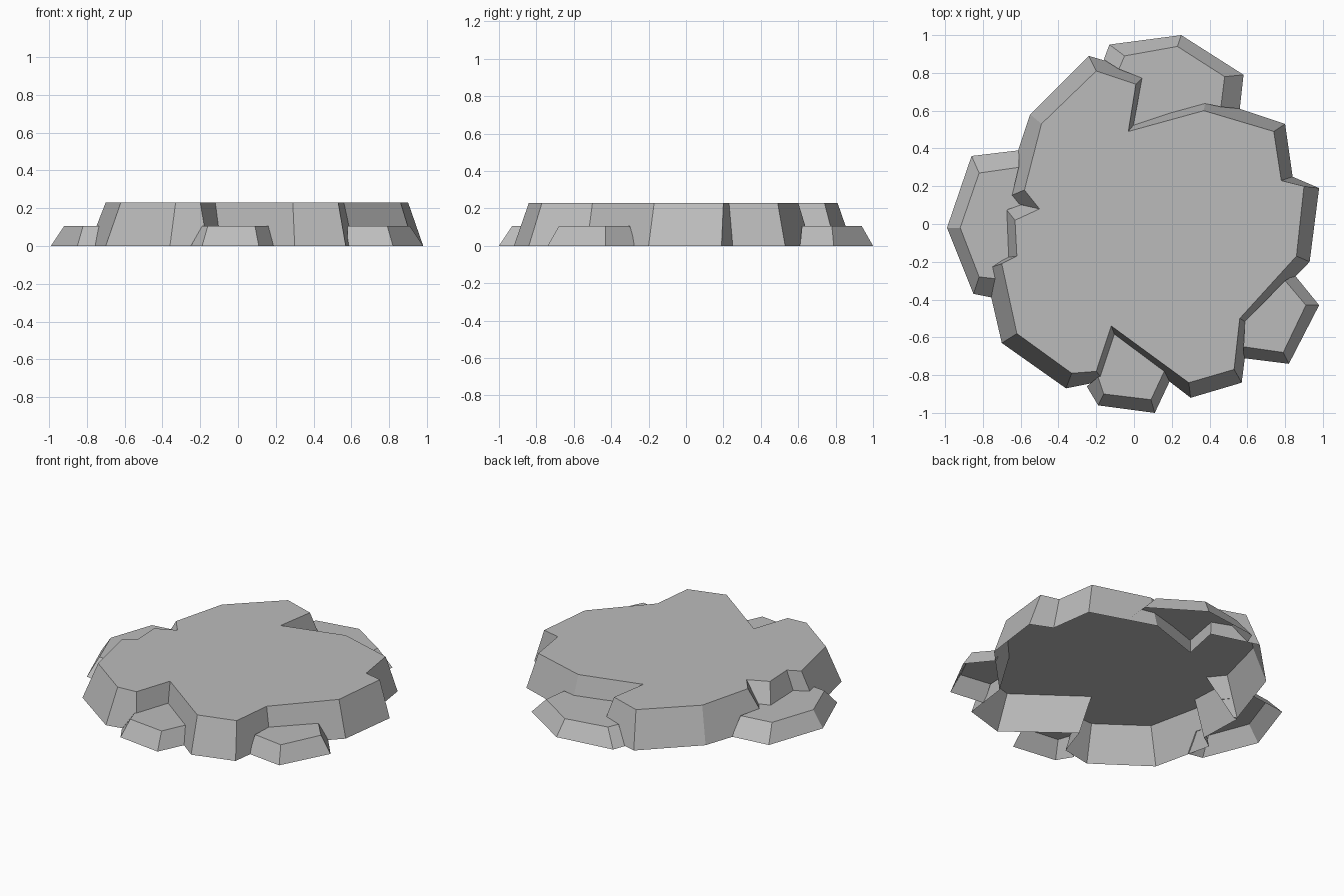
import bpy
import bmesh
from mathutils import Vector

SLAB_HEIGHT = 0.23
LEDGE_HEIGHT = 0.105

cube = bpy.data.objects.get("Cube")
if cube:
    bpy.data.objects.remove(cube, do_unlink=True)

# Single stone colour
stone = bpy.data.materials.new("stone_grey")
stone.use_nodes = True
colour = (0.5, 0.5, 0.5, 1.0)
stone.diffuse_color = colour
shader = next(n for n in stone.node_tree.nodes if n.type == 'BSDF_PRINCIPLED')
shader.inputs["Base Color"].default_value = colour
shader.inputs["Roughness"].default_value = 0.9


def build_rock(name, pairs, height, closing_points=()):
    """Flat-topped open shell: each pair is a top rim point and its foot.
    closing_points complete the top where it meets another rock,
    leaving that side without a wall."""
    bm = bmesh.new()
    rim = [bm.verts.new((tx, ty, height)) for tx, ty, fx, fy in pairs]
    foot = [bm.verts.new((fx, fy, 0)) for tx, ty, fx, fy in pairs]
    closing = [bm.verts.new(p) for p in closing_points]
    bm.faces.new(rim + closing)
    count = len(pairs)
    walls = count - 1 if closing else count
    for i in range(walls):
        j = (i + 1) % count
        bm.faces.new((foot[i], foot[j], rim[j], rim[i]))
    mesh = bpy.data.meshes.new(name)
    bm.to_mesh(mesh)
    bm.free()
    mesh.materials.append(stone)
    rock = bpy.data.objects.new(name, mesh)
    bpy.context.collection.objects.link(rock)
    return rock


# Main slab outline: top rim x, y then foot x, y, counterclockwise
slab = [
    (-.20, .81, -.24, .89),
    (-.49, .53, -.55, .58),
    (-.58, .18, -.70, .13),
    (-.50, .08, -.68, .12),
    (-.63, .02, -.71, .12),
    (-.62, -.17, -.70, -.18),
    (-.70, -.21, -.79, -.24),
    (-.62, -.58, -.70, -.63),
    (-.33, -.79, -.36, -.87),
    (-.20, -.78, -.16, -.83),
    (-.12, -.54, -.09, -.62),
    (.29, -.84, .30, -.92),
    (.53, -.77, .57, -.84),
    (.56, -.50, .61, -.53),
    (.86, -.17, .93, -.20),
    (.90, .20, .98, .19),
    (.78, .23, .84, .25),
    (.74, .49, .80, .53),
    (.37, .60, .38, .67),
    (-.03, .49, .02, .55),
    (.01, .74, .07, .80),
]
build_rock("main_slab", slab, SLAB_HEIGHT)


def slab_wall_point(index):
    """Point on a slab corner edge at ledge height."""
    tx, ty, fx, fy = slab[index]
    foot = Vector((fx, fy, 0))
    rim = Vector((tx, ty, SLAB_HEIGHT))
    return foot.lerp(rim, LEDGE_HEIGHT / SLAB_HEIGHT)


# Lower ledges: exposed outline, then the slab corners they butt against
ledges = {
    "right_ledge": ([
        (-.61, .30, -.61, .39),
        (-.82, .27, -.86, .36),
        (-.92, -.02, -.99, -.02),
        (-.82, -.28, -.85, -.37),
        (-.73, -.29, -.75, -.39),
    ], (6, 5, 4, 3, 2)),
    "front_ledge": ([
        (-.19, -.81, -.25, -.86),
        (-.16, -.90, -.19, -.96),
        (.09, -.93, .11, -1),
        (.16, -.78, .19, -.83),
    ], (10, 9)),
    "left_ledge": ([
        (.58, -.65, .58, -.71),
        (.79, -.68, .82, -.74),
        (.91, -.43, .98, -.43),
        (.80, -.30, .85, -.27),
    ], (13,)),
    "back_ledge": ([
        (.46, .62, .56, .61),
        (.48, .78, .58, .79),
        (.23, .94, .25, 1),
        (-.05, .89, -.13, .95),
        (-.08, .82, -.16, .87),
    ], (20, 19, 18)),
}
for name, (outline, corners) in ledges.items():
    build_rock(name, outline, LEDGE_HEIGHT,
               [slab_wall_point(i) for i in corners])
